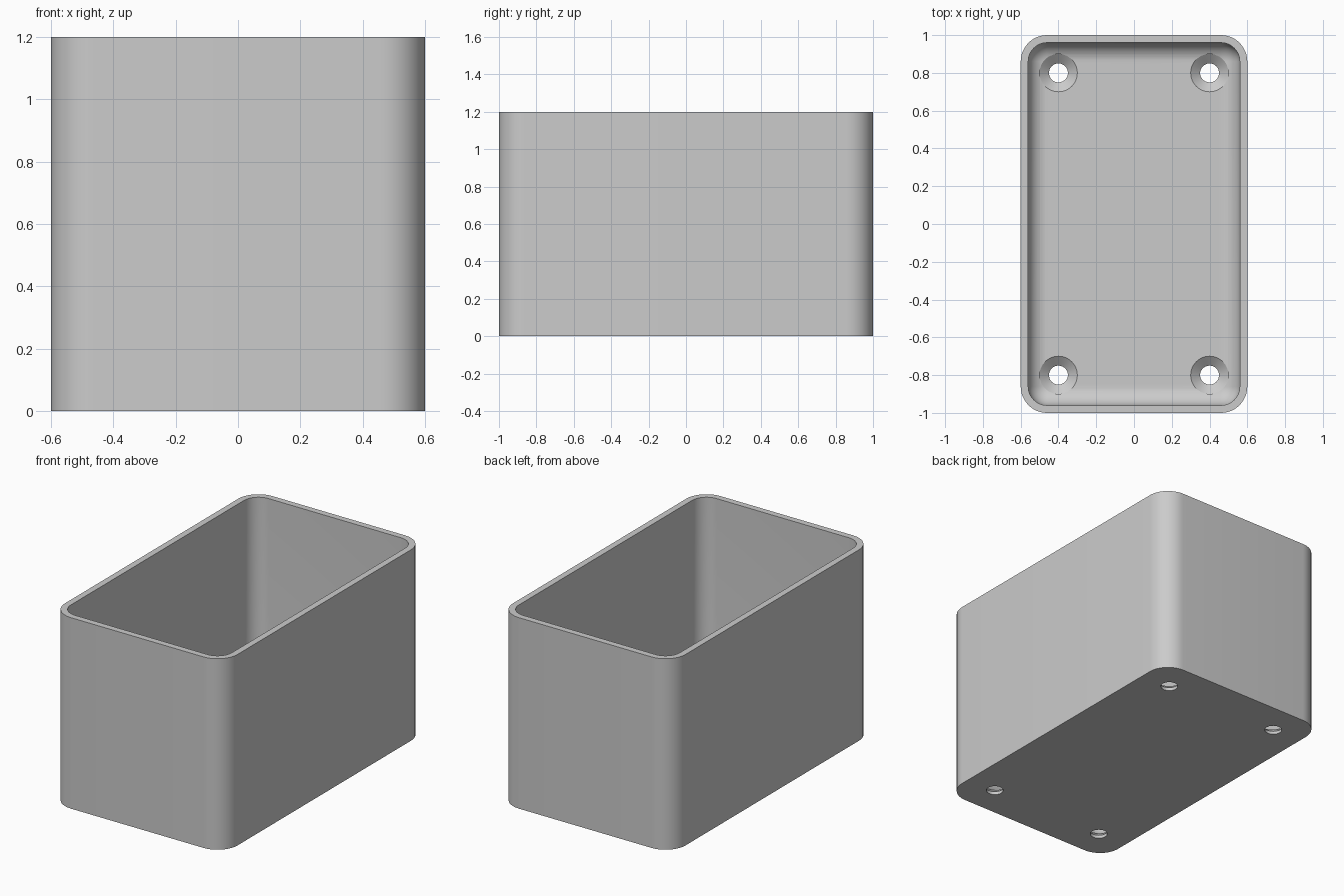
import bpy, bmesh, math
from mathutils import Vector

if "Cube" in bpy.data.objects:
    bpy.data.objects.remove(bpy.data.objects["Cube"])

HALF_X, HALF_Y, HEIGHT = 0.6, 1.0, 1.2
WALL, FLOOR, CORNER, FILLET = 0.04, 0.06, 0.14, 0.1
STEPS = 12

grey = bpy.data.materials.new("light grey")
grey.use_nodes = True
colour = (0.6, 0.6, 0.6, 1)
grey.diffuse_color = colour
grey.node_tree.nodes["Principled BSDF"].inputs["Base Color"].default_value = colour


def make_object(name, bm):
    bmesh.ops.remove_doubles(bm, verts=bm.verts, dist=1e-5)
    bmesh.ops.recalc_face_normals(bm, faces=bm.faces)
    mesh = bpy.data.meshes.new(name)
    bm.to_mesh(mesh)
    bm.free()
    mesh.materials.append(grey)
    obj = bpy.data.objects.new(name, mesh)
    bpy.context.collection.objects.link(obj)
    return obj


def rounded_ring(bm, inset, z):
    """Ring of vertices round the box, inset from its outside."""
    radius = max(CORNER - inset, 0)
    ring = []
    for quarter, (sx, sy) in enumerate([(1, 1), (-1, 1), (-1, -1), (1, -1)]):
        for i in range(STEPS + 1):
            a = (quarter + i / STEPS) * math.pi / 2
            x = sx * (HALF_X - inset - radius) + radius * math.cos(a)
            y = sy * (HALF_Y - inset - radius) + radius * math.sin(a)
            ring.append(bm.verts.new((x, y, z)))
    return ring


def loft(bm, rings):
    for low, high in zip(rings, rings[1:]):
        for i in range(len(low)):
            j = (i + 1) % len(low)
            bm.faces.new((low[i], low[j], high[j], high[i]))
    bm.faces.new(rings[0])
    bm.faces.new(rings[-1])


# Open box: outside wall, rim, inside wall, then the fillet down to the floor
bm = bmesh.new()
levels = [(0, 0), (0, HEIGHT), (WALL, HEIGHT)]
for i in range(STEPS + 1):
    a = i / STEPS * math.pi / 2
    levels.append((WALL + FILLET * (1 - math.cos(a)),
                   FLOOR + FILLET * (1 - math.sin(a))))
loft(bm, [rounded_ring(bm, inset, z) for inset, z in levels])
box = make_object("open_box", bm)

# Countersunk screw holes through the floor
bm = bmesh.new()
for x in (-0.4, 0.4):
    for y in (-0.8, 0.8):
        rings = []
        for r, z in [(0.05, -0.1), (0.05, 0.02), (0.1, FLOOR), (0.1, 0.2)]:
            rings.append([bm.verts.new((x + r * math.cos(k * math.tau / 48),
                                        y + r * math.sin(k * math.tau / 48), z))
                          for k in range(48)])
        loft(bm, rings)
cutter = make_object("screw_hole_cutter", bm)
cutter.hide_render = True

cut = box.modifiers.new("screw_holes", "BOOLEAN")
cut.operation = "DIFFERENCE"
cut.solver = "EXACT"
cut.object = cutter
bpy.ops.object.select_all(action="DESELECT")
box.select_set(True)
bpy.context.view_layer.objects.active = box
bpy.ops.object.modifier_apply(modifier=cut.name)
bpy.data.objects.remove(cutter)
bpy.ops.object.shade_smooth_by_angle(angle=math.radians(25))
